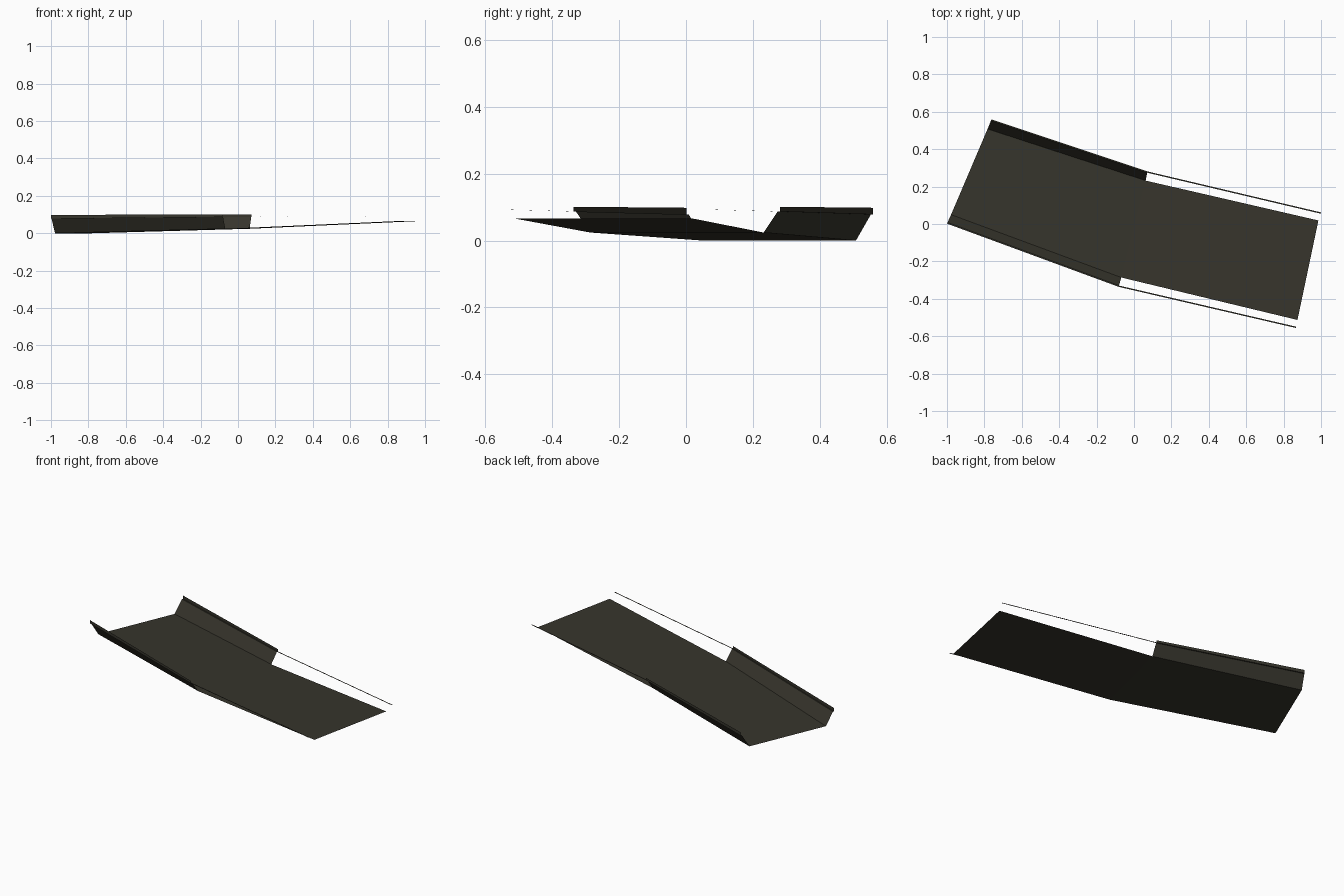
import bpy
import bmesh
from mathutils import Vector

cube = bpy.data.objects.get("Cube")
if cube:
    bpy.data.objects.remove(cube, do_unlink=True)

olive = bpy.data.materials.new("dark olive grey")
olive.use_nodes = True
COLOUR = (0.037, 0.035, 0.025, 1.0)
olive.diffuse_color = COLOUR
bsdf = olive.node_tree.nodes["Principled BSDF"]
bsdf.inputs["Base Color"].default_value = COLOUR
bsdf.inputs["Roughness"].default_value = 0.8


def strip(name, row_a, row_b, flip=False):
    """Flat sheet of quads between two rows of points."""
    bm = bmesh.new()
    a = [bm.verts.new(p) for p in row_a]
    b = [bm.verts.new(p) for p in row_b]
    for i in range(len(a) - 1):
        face = bm.faces.new((a[i], a[i + 1], b[i + 1], b[i]))
        if flip:
            face.normal_flip()
    mesh = bpy.data.meshes.new(name)
    bm.to_mesh(mesh)
    bm.free()
    mesh.materials.append(olive)
    obj = bpy.data.objects.new(name, mesh)
    bpy.context.collection.objects.link(obj)
    return obj


# Stations along the trough: left end, bend, right end
back_floor = [Vector(p) for p in ((-0.783, 0.508, 0.0), (0.062, 0.232, 0.024), (0.986, 0.019, 0.066))]
front_floor = [Vector(p) for p in ((-0.978, 0.050, 0.0), (-0.068, -0.286, 0.024), (0.874, -0.513, 0.066))]
back_rim = [Vector(p) for p in ((-0.762, 0.559, 0.078), (0.072, 0.281, 0.087), (1.0, 0.062, 0.093))]
front_rim = [Vector(p) for p in ((-1.0, 0.002, 0.078), (-0.082, -0.336, 0.087), (0.866, -0.556, 0.093))]

# Bent floor
strip("floor", front_floor, back_floor)

# Sloped wall, narrow ledge and upright lip on each side
for side, floor, rim, flip in (("back", back_floor, back_rim, False),
                               ("front", front_floor, front_rim, True)):
    inner = []
    for f, r in zip(floor, rim):
        out = Vector((r.x - f.x, r.y - f.y, 0)).normalized()
        inner.append(r - out * 0.007)
    lip_top = [rim[0] + Vector((0, 0, 0.020)), rim[1] + Vector((0, 0, 0.014))]
    strip(side + "_wall", floor[:2], inner[:2], flip)
    strip(side + "_ledge", inner, rim, not flip)
    strip(side + "_lip", rim[:2], lip_top, flip)
